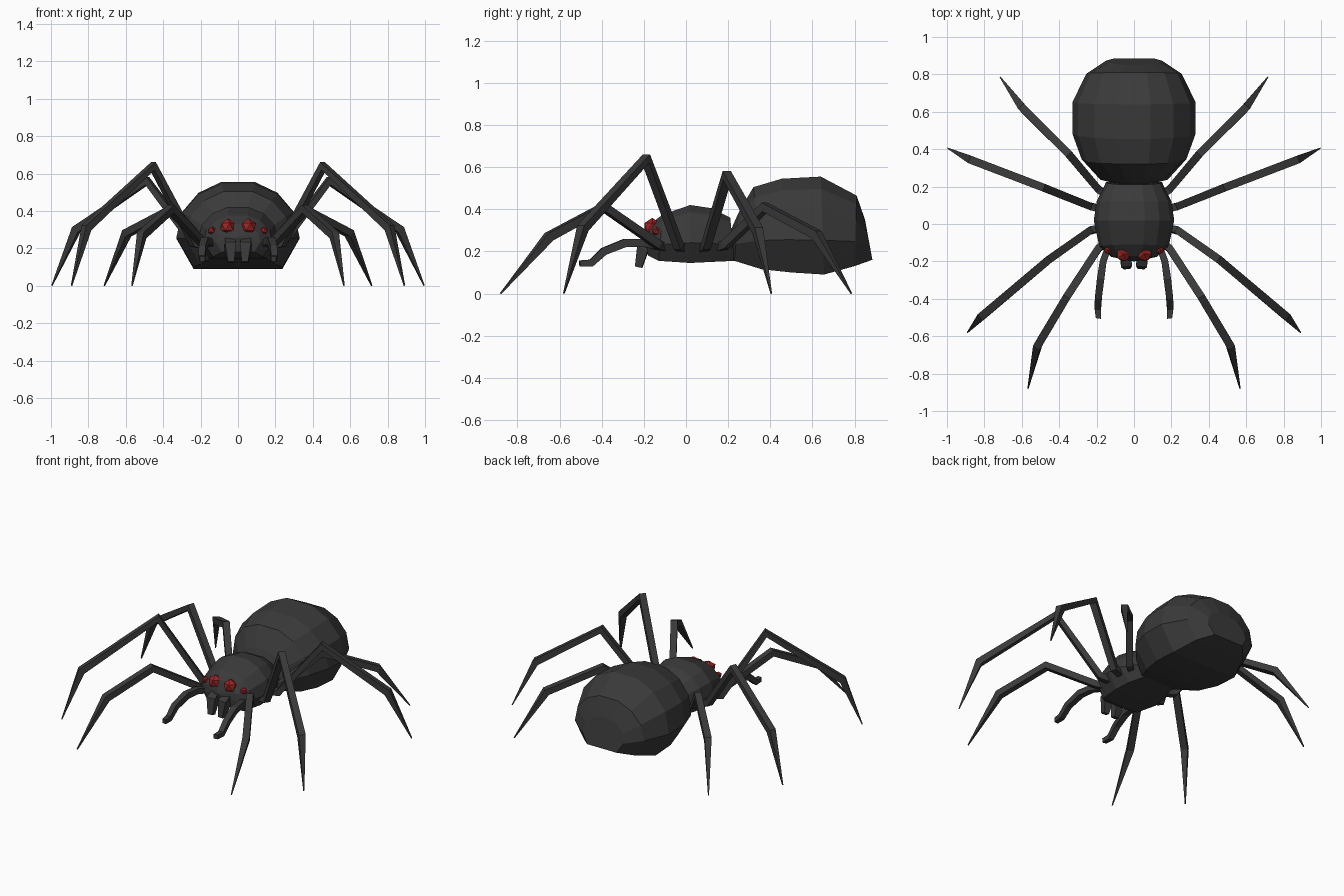
import bpy, bmesh, math
from mathutils import Vector

if "Cube" in bpy.data.objects:
    bpy.data.objects.remove(bpy.data.objects["Cube"])


def material(name, rgb):
    m = bpy.data.materials.new(name)
    m.use_nodes = True
    m.diffuse_color = (*rgb, 1)
    m.node_tree.nodes["Principled BSDF"].inputs["Base Color"].default_value = (*rgb, 1)
    return m


BODY = material("charcoal", (0.042, 0.042, 0.042))
EYE = material("eye red", (0.32, 0.018, 0.018))


def finish(name, bm, mat):
    bmesh.ops.recalc_face_normals(bm, faces=bm.faces)
    mesh = bpy.data.meshes.new(name)
    bm.to_mesh(mesh)
    bm.free()
    mesh.materials.append(mat)
    ob = bpy.data.objects.new(name, mesh)
    bpy.context.collection.objects.link(ob)
    return ob


def loft(name, rings, front_tip=None, back_tip=None):
    """Skin a list of point rings; ends close flat or onto a tip point."""
    bm = bmesh.new()
    vs = [[bm.verts.new(p) for p in ring] for ring in rings]
    n = len(vs[0])
    for a, b in zip(vs, vs[1:]):
        for i in range(n):
            j = (i + 1) % n
            bm.faces.new((a[i], a[j], b[j], b[i]))
    for ring, tip in ((vs[0], front_tip), (vs[-1], back_tip)):
        if tip:
            t = bm.verts.new(tip)
            for i in range(n):
                bm.faces.new((ring[i], ring[(i + 1) % n], t))
        else:
            bm.faces.new(ring)
    return finish(name, bm, BODY)


# Body cross-section: domed top, flat belly
HALF = [(0.27, 1), (0.64, 0.75), (0.91, 0.3), (1, -0.3), (0.72, -1)]
SECTION = HALF + [(-x, z) for x, z in reversed(HALF)]


def body_ring(y_top, z_top, y_bot, z_bot, width):
    ring = []
    for x, z in SECTION:
        t = (z + 1) / 2
        ring.append((x * width, y_bot + (y_top - y_bot) * t, z_bot + (z_top - z_bot) * t))
    return ring


# Abdomen
loft("abdomen", [body_ring(*r) for r in (
    (0.25, 0.385, 0.23, 0.155, 0.18),
    (0.32, 0.505, 0.36, 0.115, 0.28),
    (0.455, 0.545, 0.50, 0.10, 0.33),
    (0.64, 0.555, 0.655, 0.09, 0.33),
    (0.81, 0.465, 0.80, 0.13, 0.255),
    (0.85, 0.35, 0.885, 0.16, 0.15),
)], front_tip=(0, 0.19, 0.25))

# Head and thorax
loft("thorax", [body_ring(*r) for r in (
    (-0.17, 0.33, -0.18, 0.18, 0.12),
    (-0.11, 0.375, -0.13, 0.155, 0.185),
    (0.02, 0.42, 0.02, 0.145, 0.215),
    (0.12, 0.405, 0.12, 0.15, 0.20),
    (0.21, 0.36, 0.23, 0.155, 0.15),
)], front_tip=(0, -0.2, 0.26))


def limb(name, path, radii):
    """Square tube along a path, kept upright."""
    pts = [Vector(p) for p in path]
    run = pts[-1] - pts[0]
    side = Vector((run.y, -run.x, 0)).normalized()
    rings = []
    for i, (p, r) in enumerate(zip(pts, radii)):
        d = Vector()
        if i:
            d += (p - pts[i - 1]).normalized()
        if i < len(pts) - 1:
            d += (pts[i + 1] - p).normalized()
        up = side.cross(d).normalized()
        corners = [math.radians(45 + 90 * k) for k in range(4)]
        rings.append([p + r * (side * math.cos(a) + up * math.sin(a)) for a in corners])
    loft(name, rings)


# Legs: root, hip, knee, ankle, toe
LEG_RADII = (0.026, 0.028, 0.03, 0.03, 0.004)
LEGS = {
    "front_leg": [(0.12, -0.08, 0.21), (0.19, -0.13, 0.23), (0.36, -0.39, 0.41),
                  (0.515, -0.65, 0.27), (0.567, -0.88, 0)],
    "second_leg": [(0.13, -0.01, 0.21), (0.235, -0.035, 0.225), (0.455, -0.19, 0.64),
                   (0.81, -0.49, 0.31), (0.89, -0.58, 0)],
    "third_leg": [(0.13, 0.07, 0.21), (0.235, 0.095, 0.225), (0.485, 0.195, 0.56),
                  (0.865, 0.34, 0.3), (0.995, 0.405, 0)],
    "rear_leg": [(0.1, 0.12, 0.21), (0.19, 0.185, 0.23), (0.35, 0.375, 0.41),
                 (0.595, 0.62, 0.28), (0.715, 0.785, 0)],
}
PALP = [(0.13, -0.1, 0.215), (0.165, -0.2, 0.24), (0.178, -0.29, 0.24),
        (0.19, -0.39, 0.2), (0.193, -0.45, 0.145), (0.19, -0.505, 0.143)]
FANG = [(0.045, -0.14, 0.25), (0.042, -0.205, 0.215), (0.038, -0.225, 0.125)]


def eye(name, centre, radius):
    bm = bmesh.new()
    bmesh.ops.create_icosphere(bm, subdivisions=1, radius=radius)
    bmesh.ops.translate(bm, verts=bm.verts, vec=centre)
    finish(name, bm, EYE)


# Everything that comes in left and right pairs
for label, s in (("left", 1), ("right", -1)):
    def flip(path):
        return [(x * s, y, z) for x, y, z in path]

    for name, path in LEGS.items():
        limb(f"{label}_{name}", flip(path), LEG_RADII)
    limb(f"{label}_feeler", flip(PALP), (0.022, 0.026, 0.028, 0.026, 0.024, 0.02))
    limb(f"{label}_fang", flip(FANG), (0.035, 0.042, 0.024))
    eye(f"{label}_main_eye", (0.056 * s, -0.16, 0.315), 0.044)
    eye(f"{label}_small_eye", (0.14 * s, -0.14, 0.295), 0.022)
